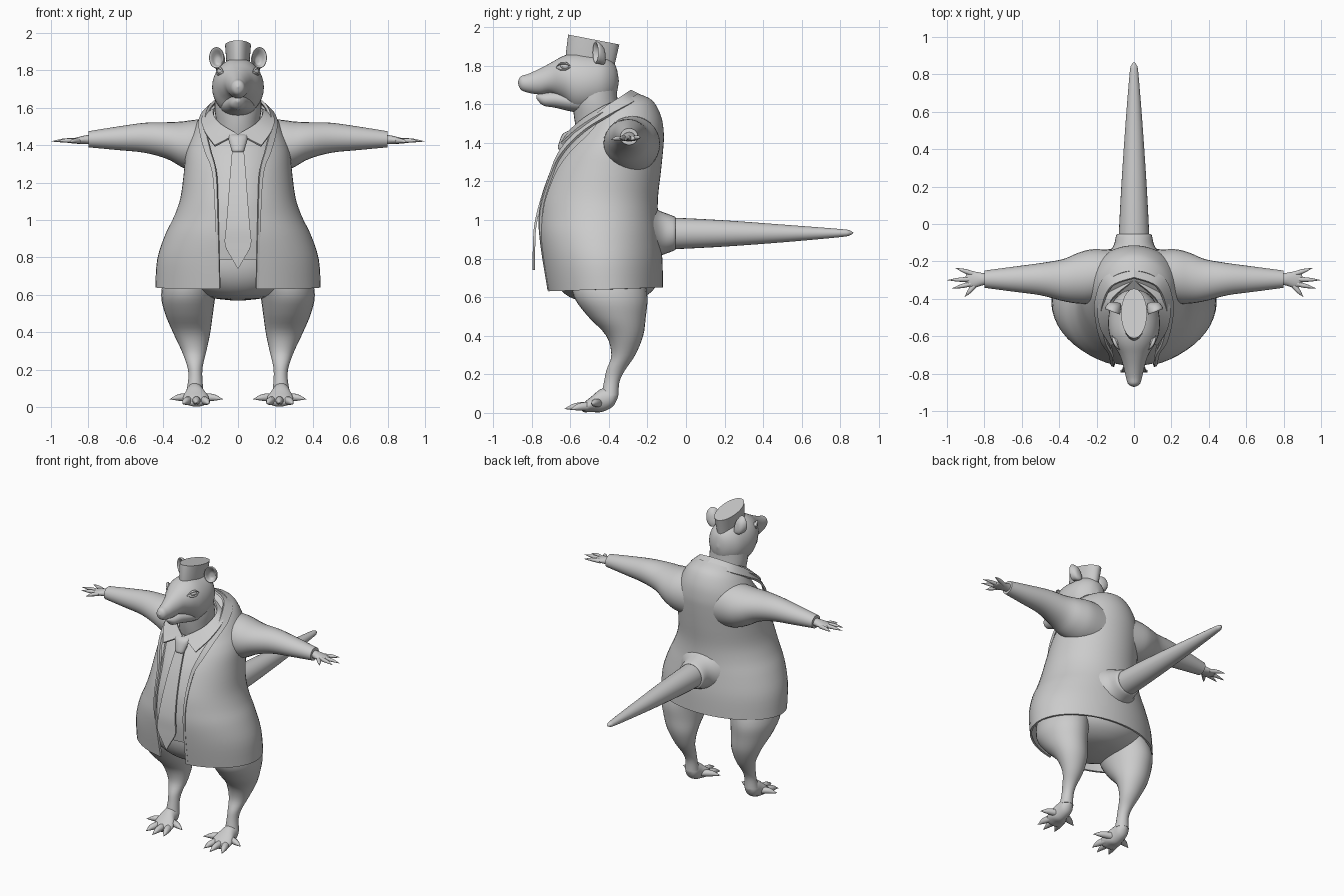
import bpy, bmesh, math
from mathutils import Vector

grey = bpy.data.materials.new("clay grey")
grey.diffuse_color = (0.6, 0.6, 0.6, 1)


def smooth_path(keys, steps):
    """Catmull-Rom interpolation through tuples of numbers."""
    if steps == 1:
        return keys
    out = []
    for i in range(len(keys) - 1):
        p0, p1, p2 = keys[max(i - 1, 0)], keys[i], keys[i + 1]
        p3 = keys[min(i + 2, len(keys) - 1)]
        for s in range(steps):
            t = s / steps
            out.append(tuple(0.5 * (2 * b + (c - a) * t + (2 * a - 5 * b + 4 * c - d) * t * t
                                    + (3 * b - a - 3 * c + d) * t ** 3)
                             for a, b, c, d in zip(p0, p1, p2, p3)))
    return out + [keys[-1]]


def skin(name, rings, closed=True, caps=True, thick=0.0, angle=40):
    """Join rows of points into a smooth surface."""
    bm = bmesh.new()
    rows = [[bm.verts.new(p) for p in r] for r in rings]
    n = len(rows[0])
    for a, b in zip(rows, rows[1:]):
        for i in range(n if closed else n - 1):
            j = (i + 1) % n
            bm.faces.new((a[i], a[j], b[j], b[i]))
    if closed and caps:
        bm.faces.new(rows[0])
        bm.faces.new(rows[-1])
    bmesh.ops.remove_doubles(bm, verts=bm.verts[:], dist=0.0004)
    bmesh.ops.recalc_face_normals(bm, faces=bm.faces[:])
    if thick:
        bmesh.ops.solidify(bm, geom=bm.faces[:], thickness=thick)
        bmesh.ops.recalc_face_normals(bm, faces=bm.faces[:])
    me = bpy.data.meshes.new(name)
    bm.to_mesh(me)
    bm.free()
    me.materials.append(grey)
    me.polygons.foreach_set("use_smooth", [True] * len(me.polygons))
    me.set_sharp_from_angle(angle=math.radians(angle))
    ob = bpy.data.objects.new(name, me)
    bpy.context.collection.objects.link(ob)
    return ob


def tube(name, axis, keys, n=24, steps=4, sx=1):
    """Loft ellipses; keys are (x, y, z, sideways radius, upward radius)."""
    d = Vector((axis[0] * sx, axis[1], axis[2])).normalized()
    side = d.cross(Vector((0, 0, 1))) if abs(d.z) < 0.9 else Vector((1, 0, 0))
    side.normalize()
    up = side.cross(d).normalized()
    rings = []
    for x, y, z, a, b in smooth_path(keys, steps):
        a, b = max(a, 0.0005), max(b, 0.0005)
        rings.append([Vector((x * sx, y, z)) + side * a * math.cos(2 * math.pi * i / n)
                      + up * b * math.sin(2 * math.pi * i / n) for i in range(n)])
    return skin(name, rings)


def digit(name, p, q, r, sx, lift=0.0):
    """Tapered, slightly arched finger or toe."""
    p, q = Vector(p), Vector(q)
    m = p.lerp(q, 0.55) + Vector((0, 0, lift))
    tube(name, q - p, [(*p, r, r), (*m, r * 0.8, r * 0.8), (*q, 0, 0)], 10, 4, sx)


def ribbon(name, inner, outer, thick=0.012, sx=1):
    """Thin strip between two edge curves."""
    rows = [[(x * sx, y, z) for x, y, z in smooth_path(e, 6)] for e in (inner, outer)]
    mid = [tuple((a + b) / 2 for a, b in zip(p, q)) for p, q in zip(*rows)]
    skin(name, [rows[0], mid, rows[1]], closed=False, thick=thick)


# Torso sections: front y, front z, back y, back z, half width, half opening
torso = [(-.72, .63, -.12, .65, .442, .10), (-.748, .79, -.122, .79, .432, .105),
         (-.765, .92, -.135, .92, .39, .11), (-.762, 1.02, -.145, 1.02, .342, .113),
         (-.747, 1.12, -.145, 1.12, .308, .115), (-.70, 1.25, -.13, 1.25, .29, .122),
         (-.655, 1.33, -.118, 1.37, .28, .142), (-.62, 1.38, -.115, 1.45, .265, .16),
         (-.595, 1.41, -.13, 1.54, .24, .175), (-.57, 1.44, -.175, 1.62, .21, .18),
         (-.54, 1.47, -.25, 1.655, .18, .17)]


def torso_rings(inset, is_open, n):
    rings = []
    for yf, zf, yb, zb, rx, gap in smooth_path(torso if is_open else torso[1:], 4):
        yf, yb, rx = yf + inset * 0.3, yb - inset, rx - inset
        a0 = math.asin(min(gap / rx, 0.97)) if is_open else 0
        ring = []
        for i in range(n):
            a = a0 + (2 * math.pi - 2 * a0) * i / (n - 1 if is_open else n)
            c = math.cos(a)
            ring.append((rx * math.sin(a), (yf + yb) / 2 + c * (yf - yb) / 2,
                         (zf + zb) / 2 + c * (zf - zb) / 2))
        rings.append(ring)
    return rings


# Clothing on the body
skin("coat", torso_rings(0, True, 49), closed=False, thick=0.012)
skin("shirt", torso_rings(0.025, False, 48))
tube("pelvis", (0, 0, 1), [(0, -.40, .57, .03, .05), (0, -.41, .59, .17, .17),
     (0, -.41, .65, .29, .25), (0, -.42, .75, .36, .28), (0, -.43, .9, .33, .27)], 40)

# Tie
tie = [(.03, -.64, 1.39), (.042, -.705, 1.25), (.053, -.757, 1.1), (.063, -.787, .97),
       (.07, -.793, .87), (.036, -.795, .80), (.002, -.795, .74)]
ribbon("tie_blade", tie, [(-x, y, z) for x, y, z in tie])
tube("tie_knot", (0, 0, 1), [(0, -.645, 1.365, .03, .015), (0, -.64, 1.38, .036, .024),
     (0, -.615, 1.44, .052, .028), (0, -.60, 1.46, .04, .015)], 16)

# Neck, head and jaw
tube("neck", (0, 0, 1), [(0, -.42, 1.40, .13, .13), (0, -.45, 1.50, .115, .125),
     (0, -.47, 1.60, .125, .118), (0, -.48, 1.70, .12, .12)], 32)
tube("head", (0, -1, 0), [(0, -.348, 1.72, 0, 0), (0, -.365, 1.72, .06, .08),
     (0, -.42, 1.715, .115, .135), (0, -.50, 1.71, .137, .15), (0, -.58, 1.715, .134, .15),
     (0, -.64, 1.735, .112, .113), (0, -.70, 1.735, .077, .08), (0, -.76, 1.717, .057, .066),
     (0, -.82, 1.708, .043, .048), (0, -.857, 1.71, .03, .034), (0, -.872, 1.712, 0, 0)], 32)
tube("jaw", (0, -1, 0), [(0, -.52, 1.61, .10, .06), (0, -.60, 1.615, .085, .052),
     (0, -.68, 1.625, .055, .043), (0, -.74, 1.625, .036, .032), (0, -.772, 1.637, .012, .012),
     (0, -.776, 1.64, 0, 0)], 24)
tube("hat", (0, .19, .98), [(0, -.497, 1.80, .058, .125), (0, -.495, 1.84, .062, .13),
     (0, -.478, 1.935, .069, .135)], 40, 1)

# Tail and its sleeve
tube("tail", (0, 1, 0), [(0, -.2, .93, .085, .085), (0, -.05, .93, .081, .081),
     (0, .2, .93, .068, .068), (0, .5, .93, .048, .046), (0, .8, .932, .024, .021),
     (0, .85, .933, .014, .012), (0, .868, .933, 0, 0)], 28)
tube("tail_sleeve", (0, 1, 0), [(0, -.18, .93, .17, .15), (0, -.145, .93, .13, .122),
     (0, -.11, .93, .107, .107), (0, -.06, .93, .095, .088), (0, -.055, .93, .08, .08)], 28)

for sx, tag in ((1, "left"), (-1, "right")):
    # Collar and lapel
    ribbon("collar_" + tag, [(0, -.30, 1.635), (.125, -.41, 1.60), (.11, -.53, 1.53), (.005, -.61, 1.462)],
           [(0, -.265, 1.63), (.178, -.41, 1.57), (.185, -.545, 1.49), (.125, -.65, 1.40)], .012, sx)
    ribbon("lapel_" + tag,
           [(0, -.285, 1.675), (.12, -.33, 1.645), (.17, -.43, 1.58), (.175, -.53, 1.495),
            (.152, -.64, 1.385), (.118, -.705, 1.25), (.108, -.765, 1.0), (.098, -.718, .635)],
           [(0, -.225, 1.645), (.155, -.28, 1.61), (.21, -.41, 1.54), (.205, -.53, 1.465),
            (.178, -.632, 1.365), (.138, -.695, 1.25), (.122, -.76, 1.0), (.112, -.713, .635)], .014, sx)
    # Arm, palm and fingers
    tube("arm_" + tag, (1, 0, 0), [(.10, -.27, 1.39, .13, .15), (.22, -.28, 1.395, .145, .142),
         (.30, -.29, 1.405, .135, .122), (.38, -.30, 1.425, .112, .098), (.5, -.295, 1.44, .086, .08),
         (.65, -.295, 1.437, .066, .062), (.8, -.295, 1.432, .046, .043)], 28, 4, sx)
    tube("palm_" + tag, (1, 0, 0), [(.77, -.295, 1.43, .03, .026), (.81, -.295, 1.43, .033, .024),
         (.86, -.298, 1.425, .044, .017), (.895, -.295, 1.422, .035, .010), (.90, -.295, 1.42, 0, 0)], 16, 4, sx)
    for y0, tip in ((-.27, (.955, -.235, 1.425)), (-.295, (1.0, -.30, 1.42)),
                    (-.315, (.975, -.345, 1.42)), (-.325, (.905, -.39, 1.415))):
        digit("finger_" + tag, (.85, y0, 1.423), tip, .014, sx, .004)
    # Leg, foot and toes
    tube("leg_" + tag, (0, 0, 1), [(.23, -.395, .09, .045, .045), (.228, -.385, .16, .037, .04),
         (.23, -.365, .22, .042, .048), (.235, -.325, .30, .066, .062), (.248, -.318, .40, .10, .096),
         (.262, -.358, .50, .128, .15), (.265, -.39, .60, .146, .19), (.24, -.41, .72, .15, .19)], 28, 4, sx)
    tube("foot_" + tag, (0, -1, 0), [(.23, -.352, .095, .012, .012), (.23, -.38, .082, .042, .05),
         (.23, -.44, .064, .052, .06), (.225, -.49, .045, .07, .04), (.222, -.53, .028, .055, .024),
         (.222, -.55, .024, 0, 0)], 20, 4, sx)
    for p, tip in (((.20, -.45, .05), (.08, -.50, .042)), ((.185, -.50, .035), (.155, -.60, .016)),
                   ((.222, -.50, .035), (.222, -.632, .02)), ((.26, -.50, .035), (.295, -.60, .016)),
                   ((.25, -.45, .05), (.365, -.49, .042))):
        digit("toe_" + tag, p, tip, .024, sx, .006)
    # Cupped ear
    tube("ear_" + tag, (.35, -.93, 0), [(.085, -.42, 1.83, .012, .015), (.10, -.43, 1.85, .033, .045),
         (.112, -.455, 1.866, .042, .056), (.115, -.468, 1.868, .042, .056),
         (.114, -.466, 1.867, .034, .047), (.106, -.44, 1.855, .018, .025), (.104, -.437, 1.85, 0, 0)], 24, 3, sx)
    # Eye with lids
    tube("eye_" + tag, (.8, -.6, 0), [(.075, -.615, 1.795, 0, 0), (.085, -.622, 1.795, .024, .016),
         (.101, -.633, 1.795, .022, .014), (.108, -.639, 1.795, 0, 0)], 16, 4, sx)
    for dz, lid in ((.016, "upper_lid_"), (-.015, "lower_lid_")):
        tube(lid + tag, (-.6, -.8, 0), [(.118, -.595, 1.795, 0, 0), (.108, -.62, 1.795 + dz, .008, .006),
             (.094, -.65, 1.795 + dz, .008, .006), (.075, -.675, 1.79, 0, 0)], 10, 4, sx)
